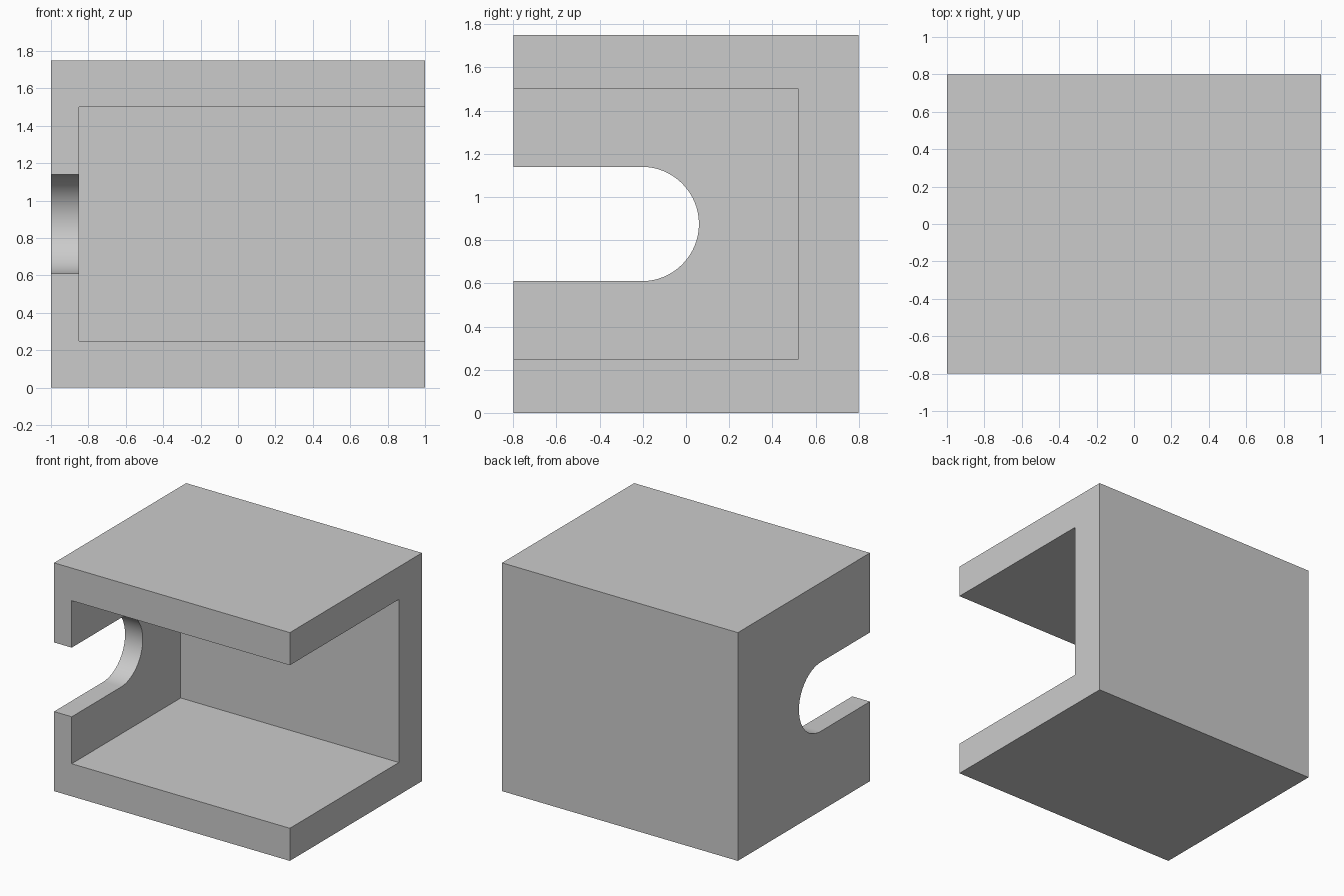
import bpy
import math

cube = bpy.data.objects.get("Cube")
if cube:
    bpy.data.objects.remove(cube, do_unlink=True)

# Overall size, and the slot's centre and radius
X, Y, H = 1.0, 0.8, 1.75
SLOT_Y, SLOT_Z, SLOT_R = -0.205, H / 2, 0.265

grey = bpy.data.materials.new("light grey")
grey.use_nodes = True
colour = (0.6, 0.6, 0.6, 1)
grey.diffuse_color = colour
grey.node_tree.nodes["Principled BSDF"].inputs["Base Color"].default_value = colour


def prism(name, profile, x0, x1):
    """Extrude a closed (y, z) profile along x."""
    n = len(profile)
    verts = [(x, y, z) for x in (x0, x1) for y, z in profile]
    faces = [tuple(reversed(range(n))), tuple(range(n, 2 * n))]
    faces += [(i, (i + 1) % n, n + (i + 1) % n, n + i) for i in range(n)]
    mesh = bpy.data.meshes.new(name)
    mesh.from_pydata(verts, [], faces)
    mesh.materials.append(grey)
    obj = bpy.data.objects.new(name, mesh)
    bpy.context.collection.objects.link(obj)
    return obj


def rect(y0, y1, z0, z1):
    return [(y0, z0), (y1, z0), (y1, z1), (y0, z1)]


# Solid block
housing = prism("housing", rect(-Y, Y, 0, H), -X, X)

# Cavity, open to the front and to the left side
cavity = prism("cavity_cutter", rect(-1, 0.52, 0.25, 1.5), -0.85, 1.2)

# Round-ended slot through the right wall, open to the front
arc = [(SLOT_Y + SLOT_R * math.cos(a), SLOT_Z + SLOT_R * math.sin(a))
       for a in (math.radians(-90 + 180 * i / 32) for i in range(33))]
outline = [(-1, SLOT_Z + SLOT_R), (-1, SLOT_Z - SLOT_R)] + arc
slot = prism("slot_cutter", outline, -1.2, -0.6)

# Cut both openings and remove the cutters
bpy.context.view_layer.objects.active = housing
housing.select_set(True)
for cutter in (cavity, slot):
    mod = housing.modifiers.new(cutter.name, 'BOOLEAN')
    mod.operation = 'DIFFERENCE'
    mod.solver = 'EXACT'
    mod.object = cutter
    bpy.ops.object.modifier_apply(modifier=mod.name)
    bpy.data.objects.remove(cutter, do_unlink=True)

# Smooth only the slot's rounded end
bpy.ops.object.shade_smooth_by_angle(angle=math.radians(30))
